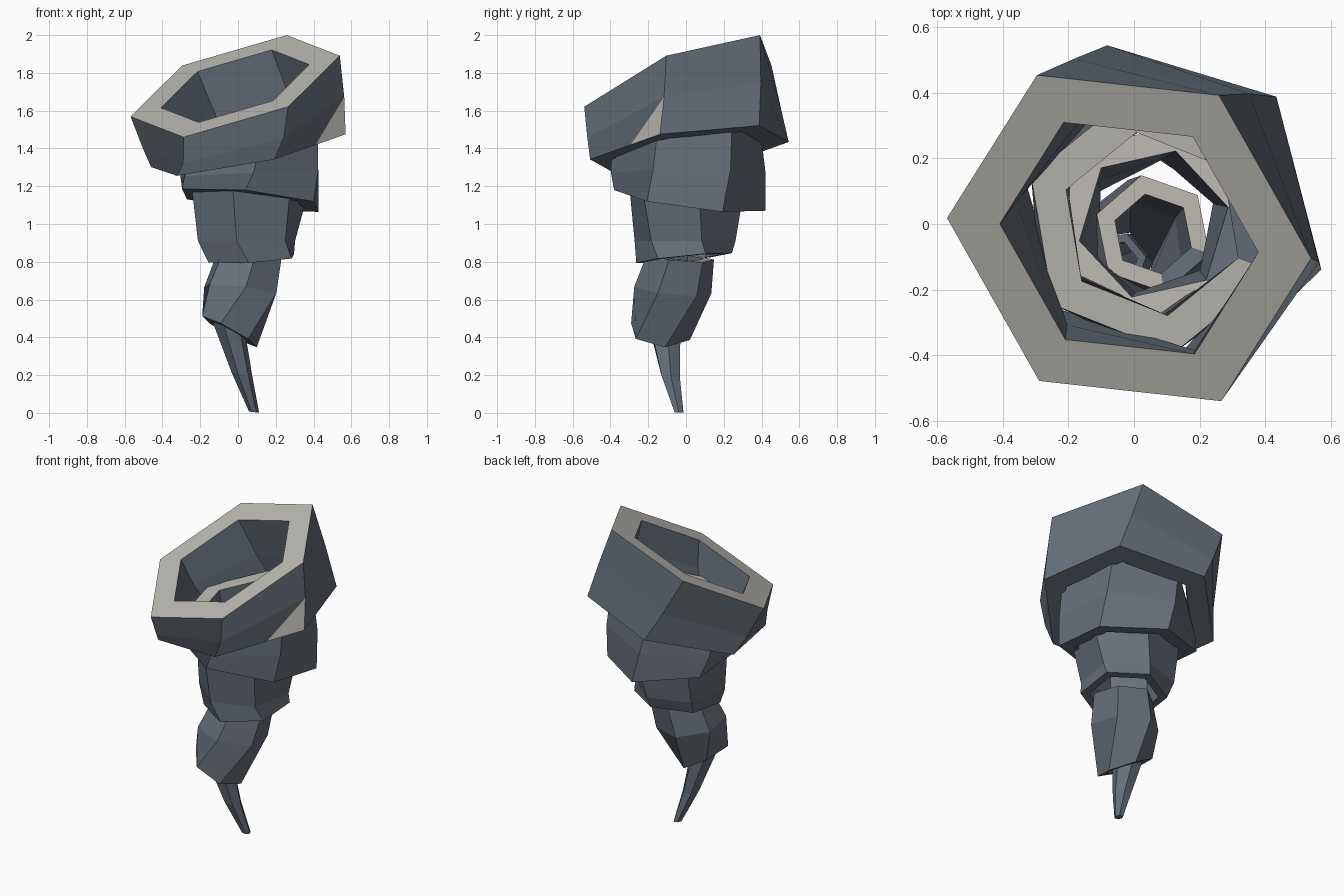
import bpy, bmesh, math
from mathutils import Vector

if "Cube" in bpy.data.objects:
    bpy.data.objects.remove(bpy.data.objects["Cube"])


def material(name, rgb):
    m = bpy.data.materials.new(name)
    m.diffuse_color = (*rgb, 1)
    m.use_nodes = True
    m.node_tree.nodes["Principled BSDF"].inputs["Base Color"].default_value = m.diffuse_color
    return m


SLATE = material("slate", (0.135, 0.16, 0.195))
STONE = material("pale_stone", (0.5, 0.48, 0.44))
SIDES = 6


def ring(bm, centre, slope, radius, phase):
    """Hexagon lying in a plane with the given x and y slope."""
    up = Vector((0, 0, 1))
    tilt = up.rotation_difference(Vector((-slope[0], -slope[1], 1)))
    verts = []
    for k in range(SIDES):
        a = math.radians(phase + 60 * k)
        p = Vector((math.cos(a), math.sin(a), 0)) * radius
        verts.append(bm.verts.new(Vector(centre) + tilt @ p))
    return verts


def segment(name, levels, inner=(0.71, 0.73, 0.75), dark_rim=(), patch=False):
    """Hollow twisted hexagonal tube; levels run from top to bottom."""
    bm = bmesh.new()
    outer = [ring(bm, *lv) for lv in levels]
    inside = [ring(bm, c, s, r * f, p) for (c, s, r, p), f in zip(levels, inner)]
    loop = outer + inside[::-1]
    n = len(loop)
    patch_face = None
    for i in range(n):
        a, b = loop[i], loop[(i + 1) % n]
        for k in range(SIDES):
            j = (k + 1) % SIDES
            f = bm.faces.new((a[k], a[j], b[j], b[k]))
            # pale upper rim
            if i == n - 1 and k not in dark_rim:
                f.material_index = 1
            if i == 1 and k == SIDES - 1:
                patch_face = f
    if patch:
        # pale chip cut into the lower wall on the front right
        low, edge_end = outer[2][0], outer[2][SIDES - 1]
        edge = bm.edges.get((low, edge_end))
        _, v = bmesh.utils.edge_split(edge, low, 0.42)
        bmesh.utils.face_split(patch_face, outer[1][0], v)
        for f in bm.faces:
            if {outer[1][0], low, v} == set(f.verts):
                f.material_index = 1
    bmesh.ops.recalc_face_normals(bm, faces=bm.faces)
    me = bpy.data.meshes.new(name)
    bm.to_mesh(me)
    bm.free()
    me.materials.append(SLATE)
    me.materials.append(STONE)
    ob = bpy.data.objects.new(name, me)
    bpy.context.collection.objects.link(ob)
    return ob


# each level: centre, slope, radius, phase in degrees
# wide mouth
segment("mouth_segment", [
    ((-0.015, -0.043, 1.73), (0.336, 0.41), 0.58, -3),
    ((0.03, -0.01, 1.535), (0.314, 0.28), 0.56, -9),
    ((0.055, 0.018, 1.388), (0.212, 0.143), 0.545, -16)], patch=True)

# upper body
segment("upper_segment", [
    ((0.055, 0.0, 1.47), (0.2, 0.14), 0.40, -21),
    ((0.06, 0.012, 1.27), (0.05, 0.0), 0.41, -27),
    ((0.065, 0.02, 1.125), (-0.105, -0.13), 0.405, -34)], dark_rim=(0,))

# middle body
segment("middle_segment", [
    ((0.06, 0.0, 1.20), (-0.1, -0.1), 0.32, 13),
    ((0.045, -0.005, 0.91), (0.0, 0.0), 0.272, 19),
    ((0.07, -0.01, 0.82), (0.05, 0.1), 0.255, 27)],
    inner=(0.73, 0.76, 0.8), dark_rim=(5,))

# leaning lower body
segment("lower_segment", [
    ((0.058, -0.03, 0.825), (-0.12, -0.1), 0.182, -19),
    ((0.012, -0.07, 0.65), (-0.12, -0.1), 0.207, -22),
    ((-0.045, -0.135, 0.43), (-0.55, -0.12), 0.168, -50)],
    inner=(0.68, 0.7, 0.7), dark_rim=(5,))

# narrow tail spike
segment("tail_spike", [
    ((-0.05, -0.115, 0.46), (-0.3, -0.1), 0.092, 10),
    ((0.022, -0.083, 0.2), (-0.2, -0.1), 0.056, 5),
    ((0.085, -0.037, 0.004), (-0.12, 0.0), 0.027, 0)],
    inner=(0.7, 0.6, 0.1), dark_rim=range(6))
